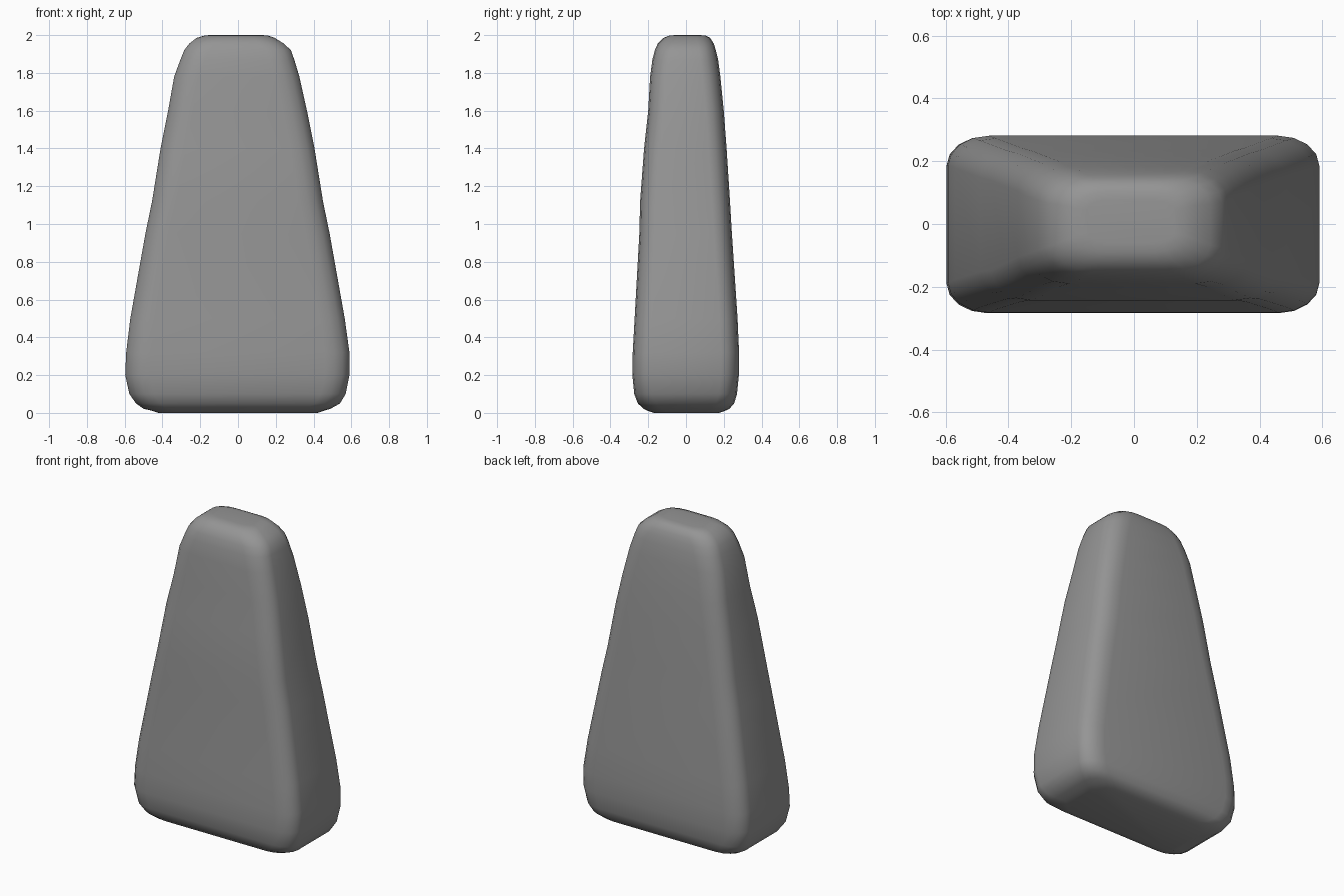
import bpy, bmesh
from math import sin, cos, pi

if "Cube" in bpy.data.objects:
    bpy.data.objects.remove(bpy.data.objects["Cube"])

# Silhouette read bottom to top: z, left x, right x, front y, back y
LEVELS = [
    (0.01, -0.45, 0.45, -0.20, 0.205),
    (0.022, -0.50, 0.49, -0.225, 0.23),
    (0.05, -0.54, 0.54, -0.255, 0.255),
    (0.10, -0.575, 0.57, -0.274, 0.27),
    (0.20, -0.597, 0.59, -0.284, 0.28),
    (0.32, -0.592, 0.59, -0.282, 0.281),
    (0.50, -0.57, 0.565, -0.272, 0.273),
    (0.95, -0.49, 0.485, -0.247, 0.243),
    (1.12, -0.455, 0.45, -0.243, 0.233),
    (1.40, -0.41, 0.405, -0.222, 0.215),
    (1.60, -0.37, 0.365, -0.20, 0.20),
    (1.78, -0.338, 0.325, -0.19, 0.182),
    (1.87, -0.305, 0.298, -0.178, 0.17),
    (1.92, -0.285, 0.28, -0.165, 0.158),
    (1.955, -0.258, 0.243, -0.15, 0.147),
    (1.985, -0.22, 0.195, -0.12, 0.128),
    (1.997, -0.18, 0.16, -0.09, 0.105),
]
STEPS = 4


def ring(bm, z, x0, x1, y0, y1):
    """Rounded rectangle at height z."""
    rx = min(0.13, 0.28 * (x1 - x0))
    ry = min(0.095, 0.28 * (y1 - y0))
    corners = [(x1 - rx, y1 - ry), (x0 + rx, y1 - ry),
               (x0 + rx, y0 + ry), (x1 - rx, y0 + ry)]
    verts = []
    for i, (cx, cy) in enumerate(corners):
        for s in range(STEPS + 1):
            a = (i + s / STEPS) * pi / 2
            verts.append(bm.verts.new((cx + rx * cos(a), cy + ry * sin(a), z)))
    return verts


# Tapered standing stone lofted through the levels
bm = bmesh.new()
rings = [ring(bm, *level) for level in LEVELS]
for low, high in zip(rings, rings[1:]):
    n = len(low)
    for i in range(n):
        j = (i + 1) % n
        bm.faces.new((low[i], low[j], high[j], high[i]))

# Caps with a small inset so they shade flat in the middle
caps = [bm.faces.new(rings[0][::-1]), bm.faces.new(rings[-1])]
bm.normal_update()
for cap, z in zip(caps, (0.0, 2.0)):
    bmesh.ops.inset_region(bm, faces=[cap], thickness=0.03)
    for v in cap.verts:
        v.co.z = z

mesh = bpy.data.meshes.new("standing_stone")
bm.to_mesh(mesh)
bm.free()
mesh.shade_smooth()
stone = bpy.data.objects.new("standing_stone", mesh)
bpy.context.collection.objects.link(stone)

# Dark grey stone colour
grey = bpy.data.materials.new("dark_stone")
grey.diffuse_color = (0.3, 0.3, 0.3, 1.0)
grey.use_nodes = True
grey.node_tree.nodes["Principled BSDF"].inputs["Base Color"].default_value = grey.diffuse_color
mesh.materials.append(grey)
